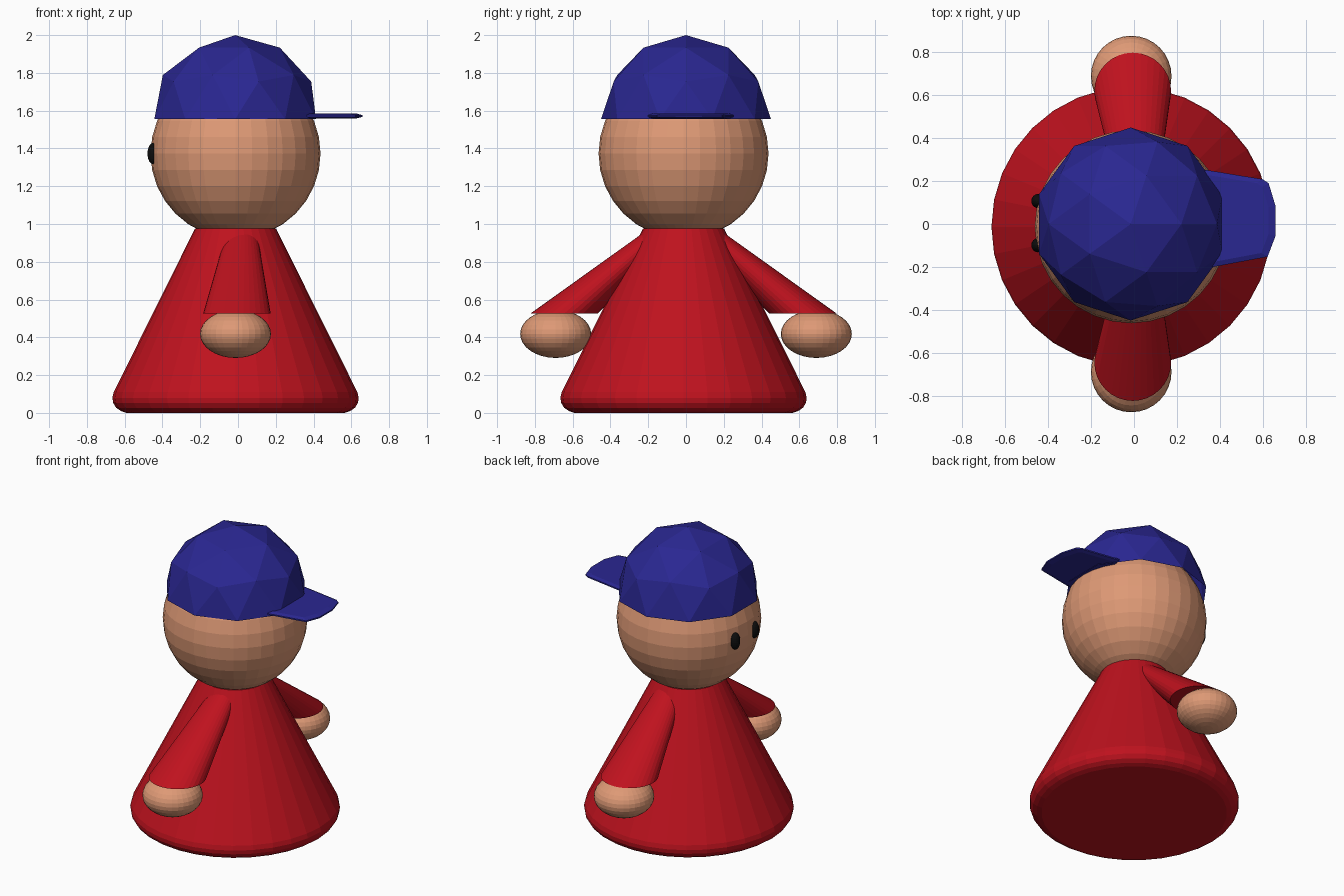
import bpy, bmesh
from math import cos, sin, tau
from mathutils import Matrix

if "Cube" in bpy.data.objects:
    bpy.data.objects.remove(bpy.data.objects["Cube"])

C = -0.013  # shared x / y axis of the figure


def material(name, rgb):
    m = bpy.data.materials.new(name)
    m.diffuse_color = (*rgb, 1)
    m.use_nodes = True
    m.node_tree.nodes["Principled BSDF"].inputs["Base Color"].default_value = m.diffuse_color
    return m


SKIN = material("skin", (0.73, 0.32, 0.18))
RED = material("red", (0.52, 0.006, 0.013))
BLUE = material("blue", (0.023, 0.02, 0.285))
BLACK = material("black", (0.004, 0.004, 0.004))


def finish(name, bm, mat):
    bmesh.ops.recalc_face_normals(bm, faces=bm.faces[:])
    me = bpy.data.meshes.new(name)
    bm.to_mesh(me)
    bm.free()
    me.materials.append(mat)
    ob = bpy.data.objects.new(name, me)
    bpy.context.collection.objects.link(ob)
    return ob


def ellipsoid(name, centre, radii, mat, segs=32, rings=16):
    bm = bmesh.new()
    m = Matrix.Translation(centre) @ Matrix.Diagonal((*radii, 1))
    bmesh.ops.create_uvsphere(bm, u_segments=segs, v_segments=rings, radius=1, matrix=m)
    return finish(name, bm, mat)


def loft(name, outlines, mat):
    """Skin a stack of equal-length point loops and cap both ends."""
    bm = bmesh.new()
    loops = [[bm.verts.new(p) for p in o] for o in outlines]
    n = len(loops[0])
    for a, b in zip(loops, loops[1:]):
        for i in range(n):
            j = (i + 1) % n
            bm.faces.new((a[i], a[j], b[j], b[i]))
    bm.faces.new(loops[0])
    bm.faces.new(loops[-1])
    return finish(name, bm, mat)


def circle(x, y, z, r, n=32):
    return [(x + r * cos(tau * i / n), y + r * sin(tau * i / n), z) for i in range(n)]


# robe: cone with a rounded hem
profile = [(0.577, 0), (0.607, 0.01), (0.632, 0.027), (0.648, 0.053),
           (0.652, 0.08), (0.645, 0.11), (0.214, 0.977)]
loft("robe", [circle(C, C, z, r) for r, z in profile], RED)

# head
ellipsoid("head", (C, C, 1.373), (0.45, 0.45, 0.45), SKIN)

for side, tag in ((1, "right"), (-1, "left")):
    # eyes look toward -x
    ellipsoid(f"{tag}_eye", (-0.449, 0.004 + side * 0.103, 1.373),
              (0.03, 0.033, 0.057), BLACK, 16, 12)
    # sleeves: slanted cones with a level cuff
    loft(f"{tag}_sleeve", [circle(-0.006, C + side * 0.633, 0.525, 0.179),
                           circle(0.02, C + side * 0.13, 0.955, 0.081)], RED)
    # hands
    ellipsoid(f"{tag}_hand", (C, side * 0.69, 0.418), (0.188, 0.188, 0.127), SKIN)

# cap crown: upper half of a faceted icosphere, open below
bm = bmesh.new()
bmesh.ops.create_icosphere(bm, subdivisions=2, radius=1)
bmesh.ops.delete(bm, geom=[v for v in bm.verts if v.co.z < -0.01], context='VERTS')
bm.transform(Matrix.Translation((-0.015, 0, 1.555)) @ Matrix.Diagonal((0.45, 0.45, 0.445, 1)))
finish("cap_crown", bm, BLUE)

# cap brim: thin plate tapering to its edge
rim = [(0.33, 0.251), (0.344, 0.251), (0.60, 0.209), (0.628, 0.19), (0.66, 0.084),
       (0.66, -0.056), (0.623, -0.153), (0.372, -0.2), (0.33, -0.2)]


def brim_loop(z, s):
    return [(0.33 + (x - 0.33) * s, 0.025 + (y - 0.025) * s, z) for x, y in rim]


loft("cap_brim", [brim_loop(1.559, 0.9), brim_loop(1.567, 1),
                  brim_loop(1.576, 1), brim_loop(1.585, 0.9)], BLUE)
